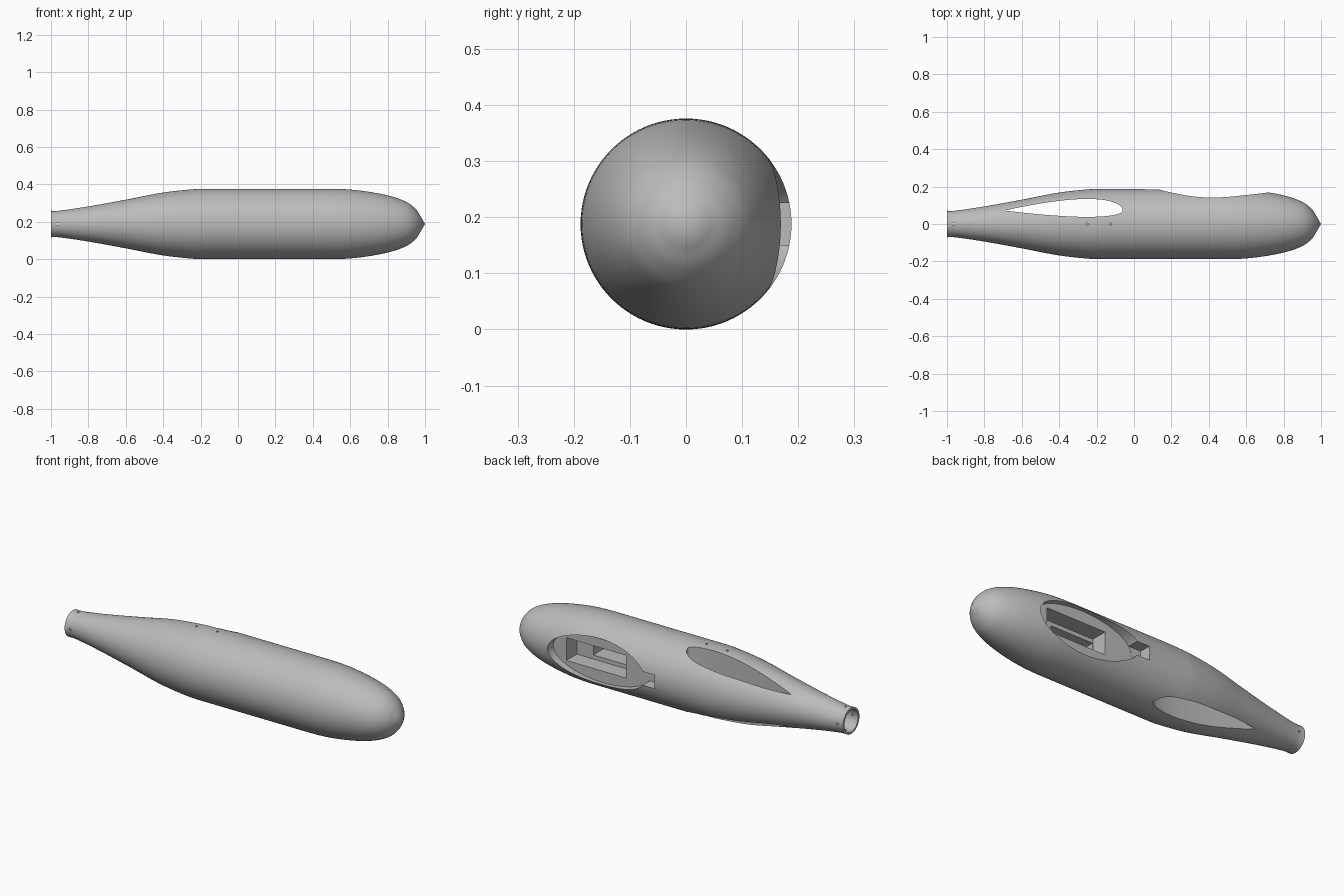
import bpy, bmesh, math
from mathutils import Matrix, Vector

cube = bpy.data.objects.get("Cube")
if cube:
    bpy.data.objects.remove(cube, do_unlink=True)

R = 0.188          # largest radius, also the height of the axis
SIDES = 96

grey = bpy.data.materials.new("plain_grey")
grey.use_nodes = True
COLOUR = (0.5, 0.5, 0.5, 1)
grey.diffuse_color = COLOUR
grey.node_tree.nodes["Principled BSDF"].inputs["Base Color"].default_value = COLOUR


def make_object(name, bm):
    bmesh.ops.recalc_face_normals(bm, faces=bm.faces)
    mesh = bpy.data.meshes.new(name)
    bm.to_mesh(mesh)
    bm.free()
    mesh.materials.append(grey)
    obj = bpy.data.objects.new(name, mesh)
    bpy.context.collection.objects.link(obj)
    return obj


def smooth_path(points, steps=6):
    """Catmull-Rom curve through the profile points."""
    p = [Vector(q) for q in points]
    p = [p[0]] + p + [p[-1]]
    out = []
    for a, b, c, d in zip(p, p[1:], p[2:], p[3:]):
        for i in range(steps):
            t = i / steps
            out.append(0.5 * (2 * b + (c - a) * t + (2 * a - 5 * b + 4 * c - d) * t * t
                              + (3 * b - a - 3 * c + d) * t ** 3))
    return out + [p[-1]]


def prism(name, outline, direction):
    """Extrude a flat outline of 3D points along a direction."""
    bm = bmesh.new()
    face = bm.faces.new([bm.verts.new(v) for v in outline])
    new = bmesh.ops.extrude_face_region(bm, geom=[face])["geom"]
    verts = [g for g in new if isinstance(g, bmesh.types.BMVert)]
    bmesh.ops.translate(bm, verts=verts, vec=direction)
    return make_object(name, bm)


def box(name, x0, x1, y0, y1, half_z):
    outline = [(x0, y0, R - half_z), (x1, y0, R - half_z),
               (x1, y0, R + half_z), (x0, y0, R + half_z)]
    return prism(name, outline, (0, y1 - y0, 0))


def rod(name, radius, length, centre, axis, sides=16):
    bm = bmesh.new()
    turn = Vector((0, 0, 1)).rotation_difference(Vector(axis)).to_matrix().to_4x4()
    bmesh.ops.create_cone(bm, cap_ends=True, segments=sides, radius1=radius, radius2=radius,
                          depth=length, matrix=Matrix.Translation(centre) @ turn)
    return make_object(name, bm)


# Fuselage: profile turned about the long axis
profile = smooth_path([(-1, 0.071), (-0.95, 0.072), (-0.8, 0.094), (-0.6, 0.13),
                       (-0.4, 0.168), (-0.22, 0.187), (-0.1, R), (0.2, R), (0.5, R),
                       (0.65, 0.179), (0.8, 0.153), (0.9, 0.118), (0.95, 0.08), (0.975, 0.043)])
bm = bmesh.new()
rings = []
for x, r in profile:
    r = min(r, R)
    rings.append([bm.verts.new((x, r * math.cos(a), R + r * math.sin(a)))
                  for a in (math.tau * i / SIDES for i in range(SIDES))])
for lo, hi in zip(rings, rings[1:]):
    for i in range(SIDES):
        j = (i + 1) % SIDES
        bm.faces.new((lo[i], lo[j], hi[j], hi[i]))
bm.faces.new(rings[0])
tip = bm.verts.new((1, 0, R))
for i in range(SIDES):
    bm.faces.new((rings[-1][i], rings[-1][(i + 1) % SIDES], tip))
fuselage = make_object("fuselage", bm)

cutters = []

# Cockpit: oval recess, stepped seat well and rear slot
FLOOR = 0.12
oval = [(0.42 + 0.3 * math.cos(a), FLOOR, R + 0.124 * math.sin(a))
        for a in (math.tau * i / 64 for i in range(64))]
cutters.append(prism("cockpit_oval", oval, (0, 0.2, 0)))
cutters.append(box("cockpit_well", 0.28, 0.64, 0.03, 0.2, 0.062))
cutters.append(box("cockpit_deep_well", 0.281, 0.54, -0.1, 0.2, 0.04))
cutters.append(box("rear_slot", 0.06, 0.2, FLOOR + 0.001, 0.3, 0.0375))

# Wing opening: airfoil cut straight through
def airfoil_half(t):
    return (1.4845 * math.sqrt(t) - 0.63 * t - 1.758 * t ** 2
            + 1.4215 * t ** 3 - 0.518 * t ** 4)

steps = [(i / 24) ** 2 for i in range(25)]
upper = [(-0.06 - 0.63 * t, 0.072 + 0.124 * airfoil_half(t), -0.1) for t in steps]
lower = [(-0.06 - 0.63 * t, 0.072 - 0.068 * airfoil_half(t), -0.1) for t in steps[1:-1]]
cutters.append(prism("wing_opening", upper + lower[::-1], (0, 0, 0.6)))

# Tail bore and small pin holes
cutters.append(rod("tail_bore", 0.06, 0.4, (-1, 0, R), (1, 0, 0), 64))
for axis in ((0, 0, 1), (0, 1, 0)):
    cutters.append(rod("tail_pin_hole", 0.006, 0.4, (-0.965, 0, R), axis))
for x in (-0.25, -0.125):
    cutters.append(rod("wing_pin_hole", 0.006, 0.12, (x, 0, 2 * R), (0, 0, 1)))

# Cut everything out of the fuselage
bpy.ops.object.select_all(action='DESELECT')
bpy.context.view_layer.objects.active = fuselage
fuselage.select_set(True)
for cutter in cutters:
    cutter.hide_render = True
    mod = fuselage.modifiers.new(cutter.name, 'BOOLEAN')
    mod.operation = 'DIFFERENCE'
    mod.solver = 'EXACT'
    mod.object = cutter
    bpy.ops.object.modifier_apply(modifier=mod.name)
    bpy.data.objects.remove(cutter, do_unlink=True)

bpy.ops.object.shade_smooth_by_angle(angle=math.radians(30))
